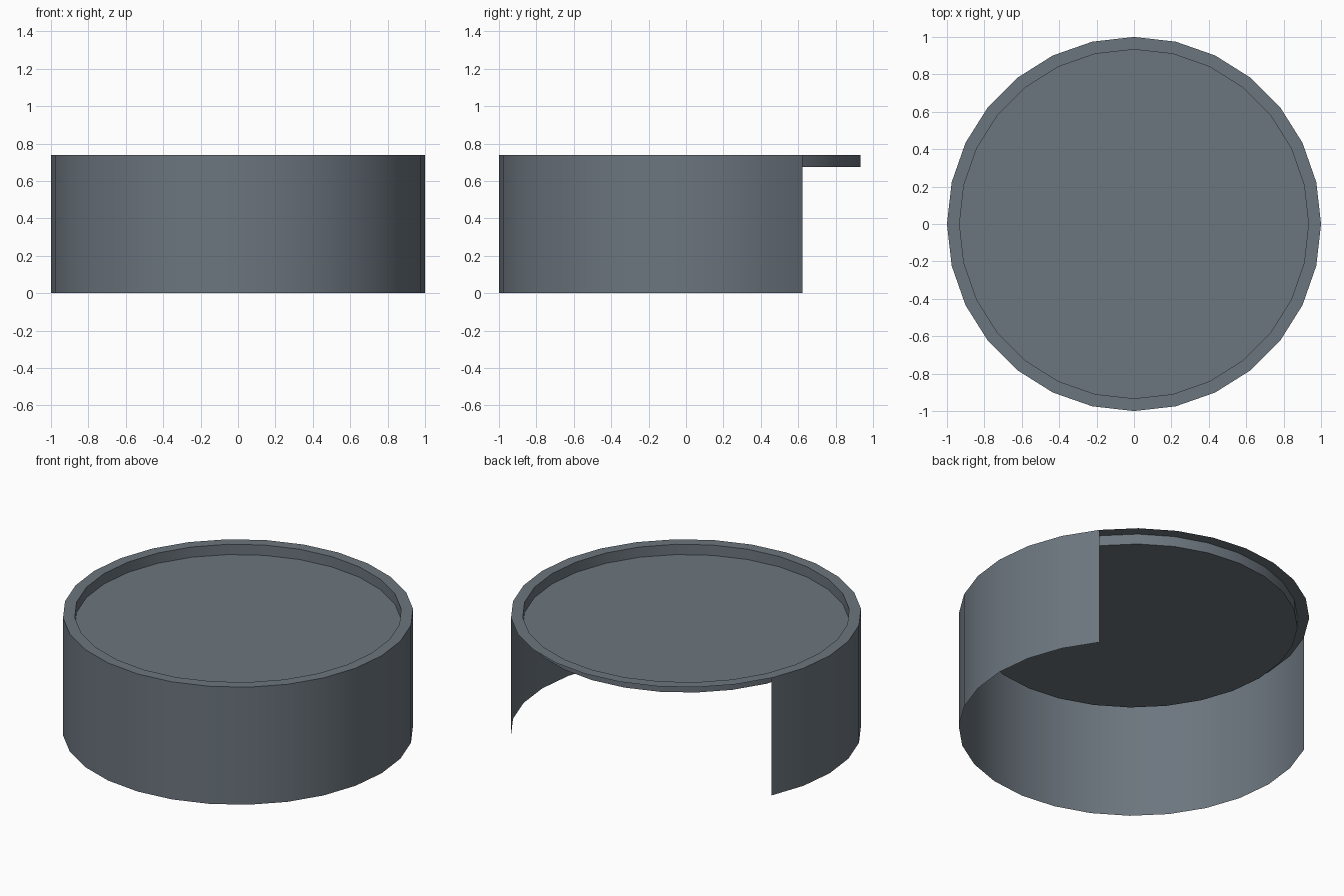
import bpy
import math

if "Cube" in bpy.data.objects:
    bpy.data.objects.remove(bpy.data.objects["Cube"])

SIDES = 28
R_OUT, R_IN = 1.0, 0.933
Z_TOP, Z_PANEL = 0.74, 0.675
STEP = 2 * math.pi / SIDES

slate = bpy.data.materials.new("slate grey")
slate.diffuse_color = (0.15, 0.18, 0.21, 1)
slate.use_nodes = True
slate.node_tree.nodes["Principled BSDF"].inputs["Base Color"].default_value = slate.diffuse_color


def add_mesh(name, verts, faces, smooth):
    mesh = bpy.data.meshes.new(name)
    mesh.from_pydata(verts, [], faces)
    mesh.materials.append(slate)
    for p in mesh.polygons:
        p.use_smooth = smooth
    obj = bpy.data.objects.new(name, mesh)
    bpy.context.collection.objects.link(obj)


def arc(r, z, first, count):
    return [(r * math.cos(k * STEP), r * math.sin(k * STEP), z)
            for k in range(first, first + count)]


def band(name, a, b, first=0, segments=SIDES, smooth=True):
    """Open strip around z between two (radius, height) points."""
    closed = segments == SIDES
    n = segments if closed else segments + 1
    verts = arc(*a, first, n) + arc(*b, first, n)
    faces = [(i, (i + 1) % n, n + (i + 1) % n, n + i) for i in range(segments)]
    add_mesh(name, verts, faces, smooth)


# outer wall, with an opening nine segments wide at the back
band("outer_wall", (R_OUT, 0), (R_OUT, Z_TOP), first=12, segments=19)

# flat rim on top and the short inner lip down to the panel
band("top_rim", (R_OUT, Z_TOP), (R_IN, Z_TOP), smooth=False)
band("inner_lip", (R_IN, Z_TOP), (R_IN, Z_PANEL))

# recessed top panel
add_mesh("top_panel", arc(R_IN, Z_PANEL, 0, SIDES), [tuple(range(SIDES))], False)
